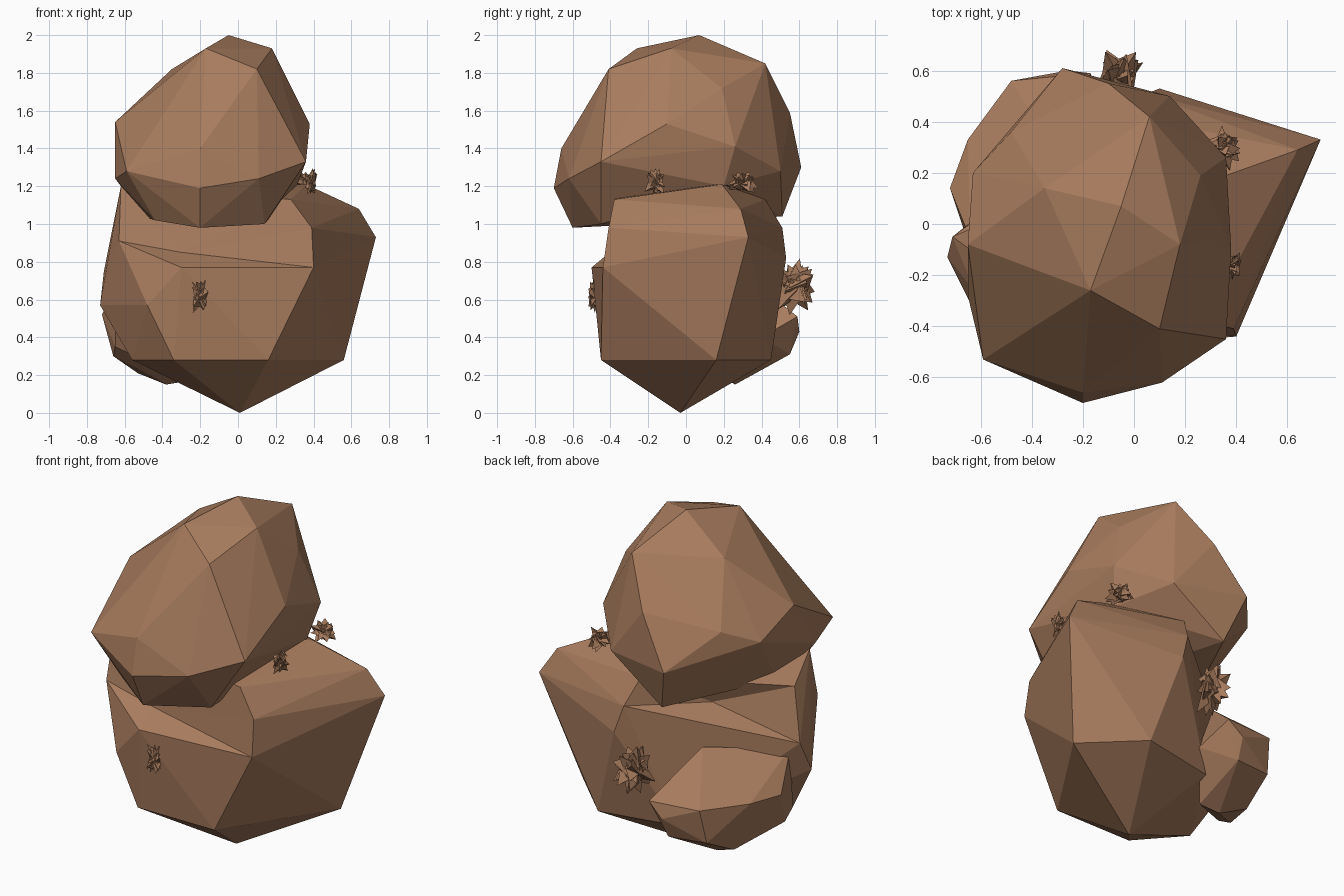
import bpy, bmesh, math, random
from mathutils import Vector

if "Cube" in bpy.data.objects:
    bpy.data.objects.remove(bpy.data.objects["Cube"])

random.seed(4)
brown = bpy.data.materials.new("warm_brown_stone")
brown.diffuse_color = (0.39, 0.20, 0.11, 1)
brown.use_nodes = True
brown.node_tree.nodes["Principled BSDF"].inputs["Base Color"].default_value = brown.diffuse_color


def finish(name, bm):
    bmesh.ops.recalc_face_normals(bm, faces=bm.faces)
    me = bpy.data.meshes.new(name)
    bm.to_mesh(me)
    bm.free()
    me.materials.append(brown)
    ob = bpy.data.objects.new(name, me)
    bpy.context.collection.objects.link(ob)
    return ob


def boulder(name, corners, dents=()):
    """Faceted stone: convex hull of corner points, with faces pulled in at dents."""
    bm = bmesh.new()
    for c in corners:
        bm.verts.new(c)
    bmesh.ops.convex_hull(bm, input=bm.verts)
    loose = [v for v in bm.verts if not v.link_faces]
    bmesh.ops.delete(bm, geom=loose, context='VERTS')
    for rim, deep in dents:
        # replace the faces inside the rim by a fan towards the deep point
        ring = {min(bm.verts, key=lambda v: (v.co - Vector(r)).length) for r in rim}
        gone = [f for f in bm.faces if all(v in ring for v in f.verts)]
        edges = {e for f in gone for e in f.edges if sum(g in gone for g in e.link_faces) == 1}
        inner = [e for f in gone for e in f.edges if e not in edges]
        bmesh.ops.delete(bm, geom=gone, context='FACES_ONLY')
        bmesh.ops.delete(bm, geom=list(set(inner)), context='EDGES')
        d = bm.verts.new(deep)
        for e in edges:
            bm.faces.new((e.verts[0], e.verts[1], d))
    return finish(name, bm)


def tuft(name, centre, size, count):
    """Ragged cluster of sharp three-sided shards."""
    bm = bmesh.new()
    c, s = Vector(centre), Vector(size)
    for i in range(count):
        d = Vector((random.uniform(-1, 1), random.uniform(-1, 1), random.uniform(-1, 1))).normalized()
        side = d.orthogonal().normalized()
        other = d.cross(side)
        tip = bm.verts.new(c + d * s * random.uniform(0.75, 1.1))
        base = []
        for k in range(3):
            a = k * math.tau / 3 + i
            p = d * 0.1 + side * math.cos(a) * 0.65 + other * math.sin(a) * 0.45
            base.append(bm.verts.new(c + p * s))
        bm.faces.new(base)
        for k in range(3):
            bm.faces.new((base[k], base[(k + 1) % 3], tip))
    return finish(name, bm)


# wide bottom stone with a groove below the top stone at the front and back
ridge_l, ridge_r = (-0.3, -0.5, 0.77), (0.4, -0.44, 0.77)
side_l, top_l = (-0.63, -0.33, 0.91), (-0.62, -0.27, 1.2)
top_r, side_r = (0.28, -0.38, 1.13), (0.39, -0.41, 0.98)
back_r, back_l = (0.1, 0.53, 0.82), (-0.71, -0.05, 0.75)
back_mid, back_top, back_side = (0.05, 0.51, 0.98), (0.0, 0.42, 1.13), (-0.64, -0.1, 1.05)
boulder("lower_boulder", [
    ridge_l, ridge_r, side_l, top_l, top_r, side_r,
    back_r, back_l, back_mid, back_top, back_side,
    (0.01, -0.03, 0), (0.56, 0.16, 0.28), (0.16, -0.45, 0.28), (-0.34, -0.45, 0.28),
    (-0.56, -0.2, 0.28), (-0.2, 0.36, 0.28), (0.26, 0.45, 0.28),
    (0.73, 0.33, 0.93), (0.64, 0.29, 1.08), (0.36, 0.19, 1.21),
    (-0.73, -0.13, 0.57), (-0.48, -0.45, 0.57)],
    [((ridge_l, ridge_r, side_l, top_l, top_r, side_r), (-0.3, -0.36, 0.85)),
     ((back_r, back_l, back_mid, back_top, back_side), (-0.27, 0.14, 0.95))])

# domed top stone
boulder("upper_boulder", [
    (-0.05, 0.07, 2), (0.18, -0.08, 1.93), (-0.17, -0.26, 1.93), (-0.35, 0.14, 1.82),
    (0.06, 0.42, 1.85), (0.1, -0.41, 1.82), (-0.53, -0.16, 1.61), (-0.65, -0.08, 1.54),
    (-0.48, 0.36, 1.5), (-0.2, -0.66, 1.4), (-0.2, -0.7, 1.19), (-0.59, -0.53, 1.28),
    (0.11, -0.62, 1.24), (0.36, -0.45, 1.33), (0.38, -0.1, 1.53), (0.26, 0.19, 1.72),
    (0.36, 0.26, 1.41), (0.31, 0.2, 1.2), (-0.1, 0.55, 1.59), (-0.28, 0.61, 1.3),
    (0.14, 0.5, 1.28), (-0.2, 0.51, 1.04), (-0.63, 0.2, 1.42), (-0.65, -0.28, 1.24),
    (-0.2, -0.6, 0.98), (-0.44, -0.45, 1.02), (0.14, -0.45, 1.0), (-0.5, -0.13, 1.04)])

# small stone leaning at the back left
boulder("side_boulder", [
    (-0.53, 0.31, 0.21), (-0.38, 0.26, 0.15), (-0.26, 0.24, 0.17), (-0.66, 0.02, 0.3),
    (-0.27, 0.55, 0.31), (-0.5, 0.52, 0.32), (-0.26, 0.6, 0.43), (-0.48, 0.56, 0.52),
    (-0.65, 0.33, 0.52), (-0.72, 0.14, 0.52), (-0.65, -0.07, 0.35), (-0.64, -0.06, 0.7),
    (-0.31, 0.29, 0.75), (-0.17, 0.59, 0.51), (-0.12, 0.4, 0.4)])

# ragged tufts on the sides
tuft("front_tuft", (-0.2, -0.48, 0.62), (0.065, 0.05, 0.11), 30)
tuft("right_tuft", (0.385, -0.16, 1.22), (0.045, 0.07, 0.08), 22)
tuft("rear_right_tuft", (0.35, 0.3, 1.22), (0.08, 0.09, 0.07), 22)
tuft("back_tuft", (-0.06, 0.57, 0.67), (0.12, 0.13, 0.15), 26)
